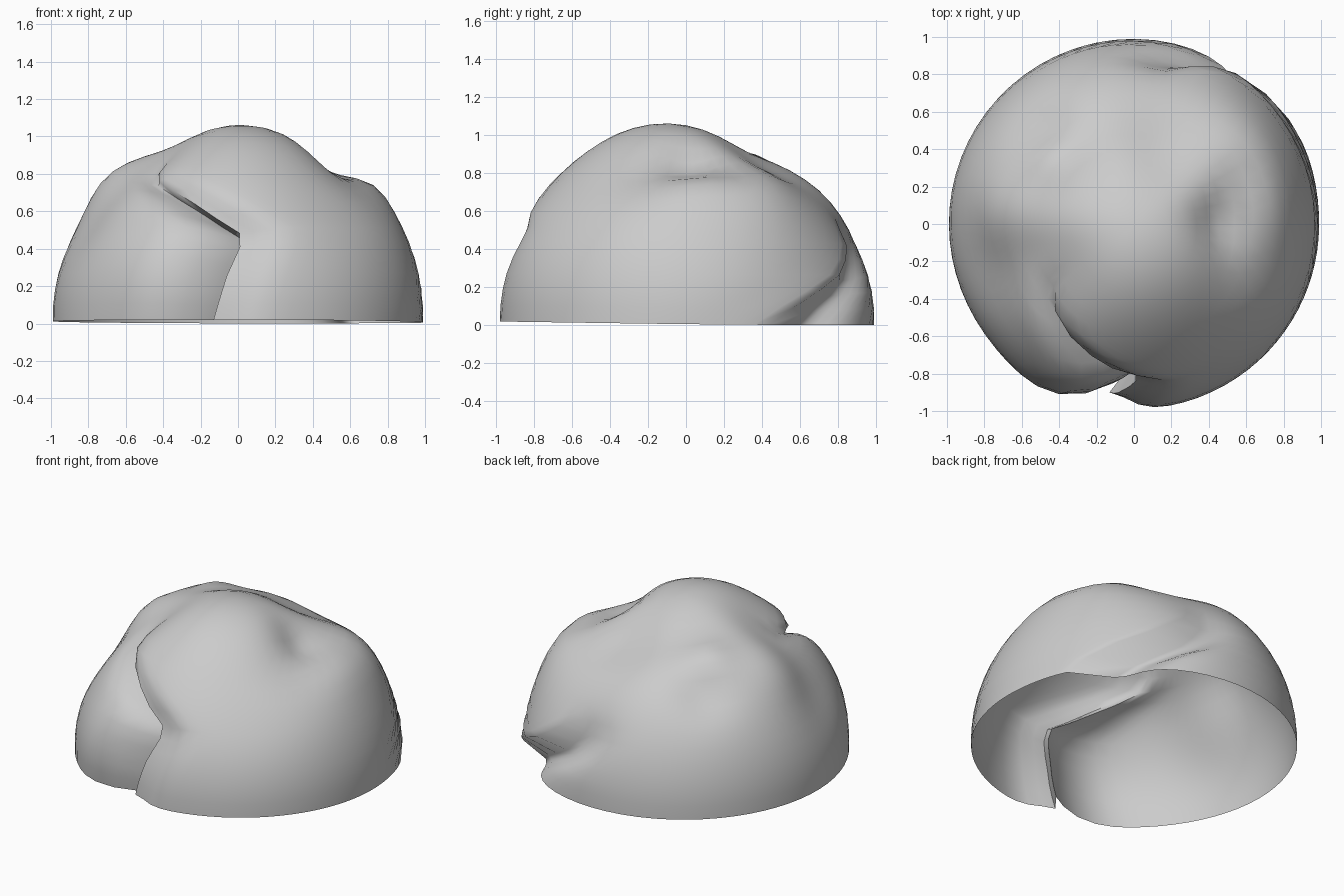
import bpy, bmesh, math
from mathutils import Vector

cube = bpy.data.objects.get("Cube")
if cube:
    bpy.data.objects.remove(cube, do_unlink=True)

STEP = 5
COLS, ROWS = 360 // STEP, 90 // STEP

# Folds: azimuth column, side that tucks under, depth, spread, tuck,
# valley depth, valley spread, (elevation, azimuth shift, strength)
FOLDS = [
    (-100, -1, 0.14, 8, 10, 0.09, 6.5,
     [(0, 2, 1), (15, 6, 1), (29, 12, 0.9), (42, -12, 0.55), (52, -38, 0.2), (62, -42, 0), (90, -42, 0)]),
    (45, 1, 0.14, 13, -11, -0.01, 10,
     [(0, -19, 1), (8, -6, 1), (13, 8, 0.8), (24, 24, 0.4), (32, 28, 0), (90, 28, 0)]),
]

# Bumps and dents: direction, height, width
BUMPS = [
    ((0.45, 0.02, 0.78), -0.12, 0.13),
    ((0.52, -0.20, 0.74), -0.04, 0.15),
    ((0.54, 0.24, 0.78), -0.04, 0.10),
    ((0.15, 0.42, 0.85), -0.10, 0.22),
    ((0.65, 0.05, 0.76), 0.03, 0.16),
    ((0.62, 0.38, 0.70), 0.04, 0.18),
    ((0.15, 0.85, 0.50), -0.03, 0.17),
    ((-0.42, 0.36, 0.87), 0.06, 0.11),
    ((-0.48, 0.50, 0.72), -0.05, 0.12),
    ((-0.28, 0.28, 0.92), -0.05, 0.15),
    ((-0.78, -0.22, 0.52), -0.05, 0.20),
    ((-0.45, -0.20, 0.86), -0.07, 0.20),
    ((-0.70, 0.05, 0.80), 0.05, 0.16),
    ((-0.40, -0.88, 0.25), 0.04, 0.22),
    ((0.45, -0.55, 0.65), -0.03, 0.25),
    ((-0.02, -0.25, 1.00), 0.04, 0.25),
]


def lerp_table(table, e):
    for (e0, *a), (e1, *b) in zip(table, table[1:]):
        if e <= e1:
            t = (e - e0) / (e1 - e0)
            return [p + (q - p) * t for p, q in zip(a, b)]


def wrap(a):
    return (a + 180) % 360 - 180


def bell(x, width):
    return math.exp(-(x / width) ** 2 / 2)


def direction(az, el):
    a, e = math.radians(az), math.radians(el)
    return Vector((math.cos(a) * math.cos(e), math.sin(a) * math.cos(e), math.sin(e)))


def shell_point(az, el):
    out_az, inset = az, 0
    for col, side, depth, spread, tuck, valley, valley_spread, table in FOLDS:
        shift, strength = lerp_table(table, el)
        d = wrap(az - col)
        out_az += shift * bell(d, 50)
        inset += valley * strength * bell(d, valley_spread)
        if d * side >= STEP:
            w = strength * bell(d * side - STEP, spread)
            inset += depth * w
            out_az -= side * tuck * w
    n = direction(out_az, el)
    r = 0.99 + 0.04 * math.sin(math.radians(el)) - inset
    for pos, height, width in BUMPS:
        r += height * bell((n - Vector(pos).normalized()).length, width)
    p = n * r
    p.z += 0.02 + 0.01 * math.cos(math.radians(az + 100)) * (1 - el / 90)
    return p


# Stone shell, open underneath
bm = bmesh.new()
rings = [[bm.verts.new(shell_point(c * STEP, r * STEP)) for c in range(COLS)] for r in range(ROWS)]
for low, high in zip(rings, rings[1:]):
    for c in range(COLS):
        k = (c + 1) % COLS
        bm.faces.new((low[c], low[k], high[k], high[c]))
summit = bm.verts.new(shell_point(0, 90))
for c in range(COLS):
    bm.faces.new((rings[-1][c], rings[-1][(c + 1) % COLS], summit))
low_z = min(v.co.z for v in bm.verts)
for v in bm.verts:
    v.co.z -= low_z
mesh = bpy.data.meshes.new("stone_shell")
bm.to_mesh(mesh)
bm.free()

stone = bpy.data.objects.new("stone_shell", mesh)
bpy.context.collection.objects.link(stone)

# Plain grey stone
grey = bpy.data.materials.new("stone_grey")
grey.use_nodes = True
color = (0.6, 0.6, 0.6, 1)
grey.diffuse_color = color
grey.node_tree.nodes["Principled BSDF"].inputs["Base Color"].default_value = color
mesh.materials.append(grey)

bpy.context.view_layer.objects.active = stone
stone.select_set(True)
bpy.ops.object.shade_smooth_by_angle(angle=math.radians(60))
